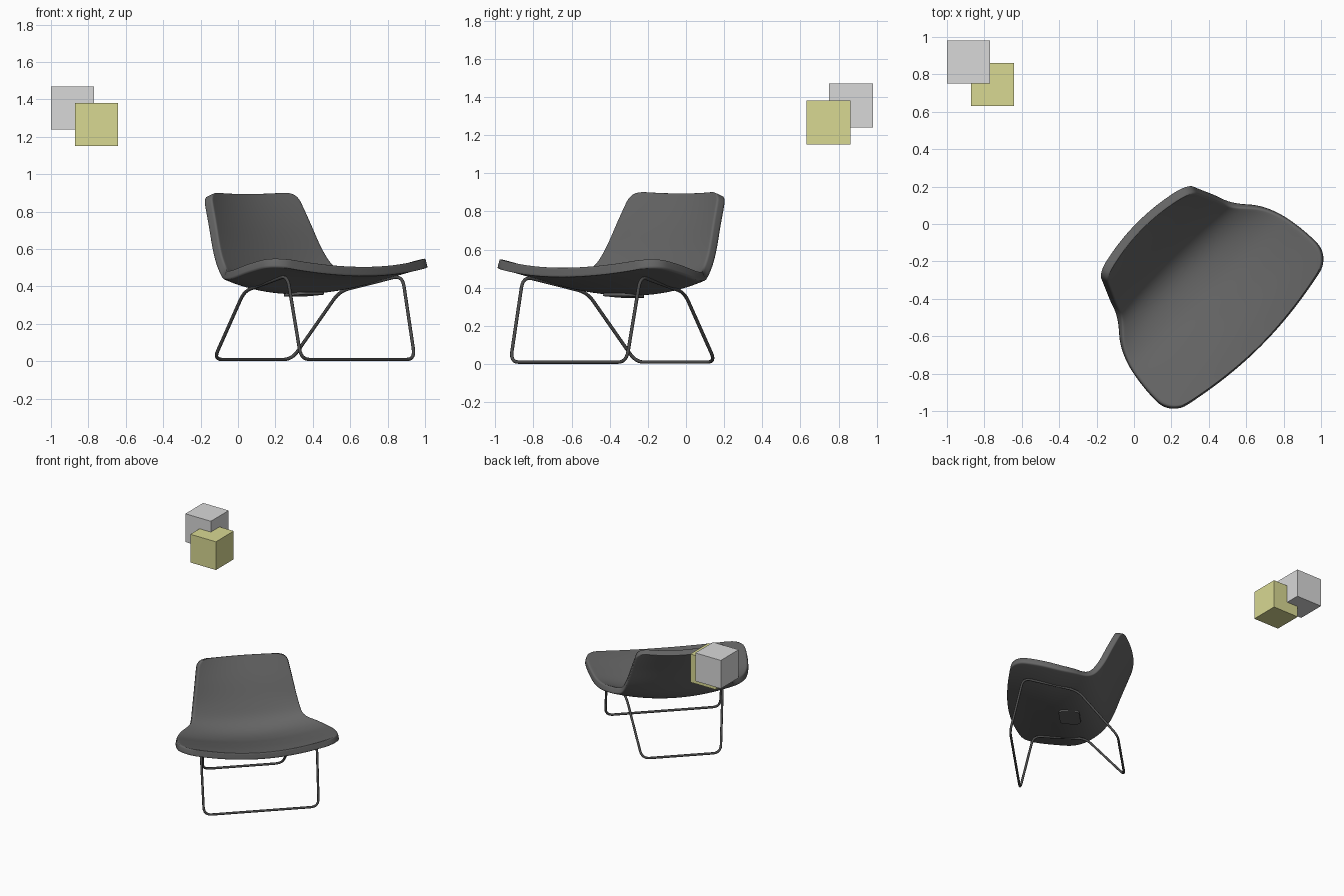
import bpy, bmesh, math
from mathutils import Vector, Matrix

old = bpy.data.objects.get("Cube")
if old:
    bpy.data.objects.remove(old, do_unlink=True)

# The chair is built facing local +x, then turned to its diagonal pose
POSE = Matrix.Translation((0.0125, 0.0125, 0)) @ Matrix.Rotation(math.radians(-45), 4, 'Z')


def material(name, r, g, b):
    m = bpy.data.materials.new(name)
    m.use_nodes = True
    m.diffuse_color = (r, g, b, 1)
    m.node_tree.nodes["Principled BSDF"].inputs["Base Color"].default_value = (r, g, b, 1)
    return m


upholstery = material("dark_grey_upholstery", 0.13, 0.13, 0.13)
metal = material("dark_metal", 0.07, 0.07, 0.07)
grey = material("light_grey", 0.69, 0.69, 0.69)
olive = material("pale_olive", 0.69, 0.69, 0.29)


def add_object(name, data, mat, matrix):
    ob = bpy.data.objects.new(name, data)
    bpy.context.collection.objects.link(ob)
    data.materials.append(mat)
    ob.matrix_world = matrix
    return ob


def add_bmesh(name, bm, mat, matrix):
    me = bpy.data.meshes.new(name)
    bm.to_mesh(me)
    bm.free()
    return add_object(name, me, mat, matrix)


def smooth(ob, angle=40):
    bpy.ops.object.select_all(action='DESELECT')
    bpy.context.view_layer.objects.active = ob
    ob.select_set(True)
    bpy.ops.object.shade_smooth_by_angle(angle=math.radians(angle))


def spline(points, steps=24):
    """Catmull-Rom curve through control points."""
    pts = [Vector(p) for p in points]
    pts = [2 * pts[0] - pts[1]] + pts + [2 * pts[-1] - pts[-2]]
    out = []
    for a, b, c, d in zip(pts, pts[1:], pts[2:], pts[3:]):
        for i in range(steps):
            t = i / steps
            out.append(0.5 * (2 * b + (c - a) * t + (2 * a - 5 * b + 4 * c - d) * t ** 2
                              + (3 * b - a - 3 * c + d) * t ** 3))
    return out + [pts[-2]]


# Seat shell centre line: forward, height, half width, edge curl
path = spline([(.05, .895, .322, .05), (.13, .74, .355, .04), (.21, .57, .39, .035),
               (.275, .465, .42, .05), (.37, .413, .49, .075), (.50, .413, .555, .075),
               (.65, .45, .588, .07), (.80, .485, .595, .065), (.935, .505, .582, .065)])
lengths = [0.0]
for a, b in zip(path, path[1:]):
    lengths.append(lengths[-1] + (b.xy - a.xy).length)
total = lengths[-1]


def along(s):
    for i in range(len(path) - 1):
        if s <= lengths[i + 1]:
            break
    t = (s - lengths[i]) / (lengths[i + 1] - lengths[i])
    return path[i].lerp(path[i + 1], t), (path[i + 1].xy - path[i].xy).normalized()


def corner_cut(distance, radius):
    k = max(0.0, 1 - distance / radius)
    return radius * (1 - math.sqrt(1 - k * k))


def shell_point(t, v):
    start, end = 0.008 * v * v, total - 0.045 * v * v
    p, tangent = along(start + t * (end - start))
    half = p.z - corner_cut(t * total, 0.065) - corner_cut((1 - t) * total, 0.13)
    curl = p.w * (v * half / p.z) ** 2
    return (p.x - tangent.y * curl, v * half, p.y + tangent.x * curl)


def row_position(i):
    """Rows gather towards both ends, where the corners are rounded."""
    t = i / ROWS
    return 0.25 * t + 0.75 * (0.5 - 0.5 * math.cos(math.pi * t))


ROWS, COLS = 40, 20
bm = bmesh.new()
grid = [[bm.verts.new(shell_point(row_position(i), 2 * j / COLS - 1))
         for j in range(COLS + 1)] for i in range(ROWS + 1)]
for i in range(ROWS):
    for j in range(COLS):
        bm.faces.new((grid[i][j], grid[i + 1][j], grid[i + 1][j + 1], grid[i][j + 1]))
for f in bm.faces:
    f.smooth = True
shell = add_bmesh("seat_shell", bm, upholstery, POSE)
mod = shell.modifiers.new("thickness", 'SOLIDIFY')
mod.thickness = 0.05
mod.offset = -1
mod.edge_crease_inner = 0.5
mod.edge_crease_outer = 0.5
mod = shell.modifiers.new("soft_rim", 'SUBSURF')
mod.levels = 2
mod.render_levels = 2


# Wire frame: one closed loop with rounded bends
def tube(name, points, radius, cyclic):
    cu = bpy.data.curves.new(name, 'CURVE')
    cu.dimensions = '3D'
    cu.bevel_depth = radius
    cu.bevel_resolution = 3
    cu.use_fill_caps = True
    sp = cu.splines.new('POLY')
    sp.points.add(len(points) - 1)
    for sp_point, p in zip(sp.points, points):
        sp_point.co = (*p, 1)
    sp.use_cyclic_u = cyclic
    sp.use_smooth = True
    return add_object(name, cu, metal, POSE)


def rounded_loop(points, radius, steps=6):
    pts = [Vector(p) for p in points]
    out = []
    for i, p in enumerate(pts):
        a = p + (pts[i - 1] - p).normalized() * radius
        b = p + (pts[(i + 1) % len(pts)] - p).normalized() * radius
        for k in range(steps + 1):
            t = k / steps
            out.append(a * (1 - t) ** 2 + p * 2 * t * (1 - t) + b * t * t)
    return out


side = [(.095, .295, .01), (.39, .36, .375), (.79, .435, .46), (.89, .43, .01)]
mirrored = [(x, -y, z) for x, y, z in reversed(side)]
tube("wire_leg_frame", rounded_loop(side + mirrored, 0.06), 0.009, True)

# Mounting studs between frame and shell
for label, sign in (("left", 1), ("right", -1)):
    for end, x, y, z in (("rear", .44, .37, .385), ("front", .71, .42, .44)):
        tube(f"{end}_{label}_stud", [(x, sign * y, z), (x, sign * (y - .005), z + .045)], 0.008, False)

# Rounded cover plate under the seat
bm = bmesh.new()
bmesh.ops.create_cube(bm, size=1, matrix=Matrix.Diagonal((.155, .19, .014, 1)))
uprights = [e for e in bm.edges if abs(e.verts[0].co.z - e.verts[1].co.z) > 0.01]
bmesh.ops.bevel(bm, geom=uprights, offset=0.035, segments=5, profile=0.5, affect='EDGES')
plate = add_bmesh("underside_plate", bm, upholstery,
                  POSE @ Matrix.Translation((.48, 0, .359)) @ Matrix.Rotation(-0.07, 4, 'Y'))
smooth(plate)

# Two loose cubes floating behind
for name, mat, centre in (("grey_cube", grey, (-.885, .865, 1.355)),
                          ("olive_cube", olive, (-.757, .747, 1.267))):
    bm = bmesh.new()
    bmesh.ops.create_cube(bm, size=0.23)
    add_bmesh(name, bm, mat, Matrix.Translation(centre))
